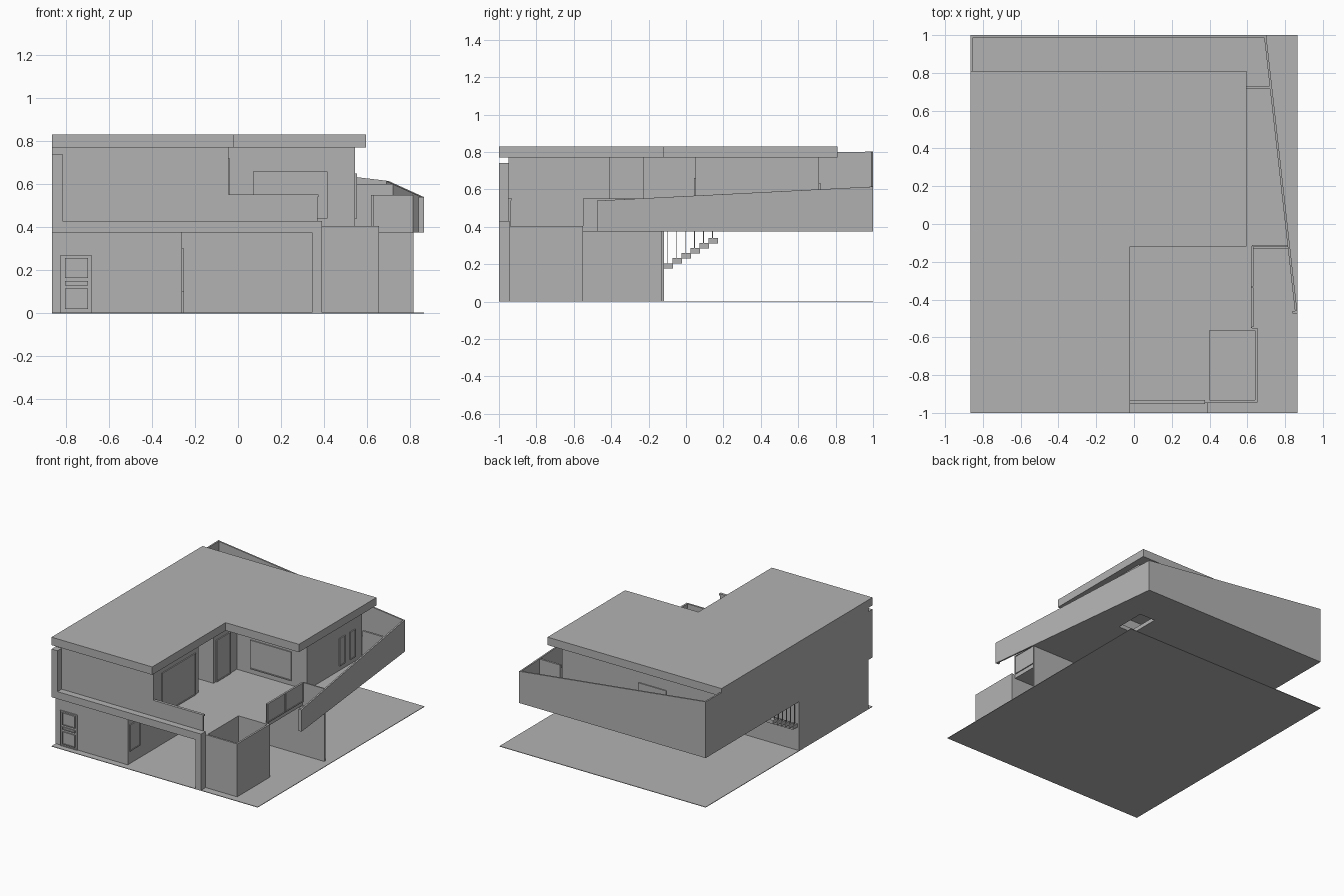
import bpy, bmesh
from mathutils import Vector

cube = bpy.data.objects.get("Cube")
if cube:
    bpy.data.objects.remove(cube, do_unlink=True)

plaster = bpy.data.materials.new("plaster_grey")
plaster.use_nodes = True
GREY = (0.45, 0.45, 0.45, 1)
plaster.diffuse_color = GREY
plaster.node_tree.nodes["Principled BSDF"].inputs["Base Color"].default_value = GREY


def finish(name, bm):
    bmesh.ops.recalc_face_normals(bm, faces=bm.faces)
    mesh = bpy.data.meshes.new(name)
    bm.to_mesh(mesh)
    bm.free()
    mesh.materials.append(plaster)
    obj = bpy.data.objects.new(name, mesh)
    bpy.context.collection.objects.link(obj)
    return obj


def prism(name, outline, z0, tops):
    """Upright prism over a plan outline; tops is one height or one per corner."""
    if not isinstance(tops, (list, tuple)):
        tops = [tops] * len(outline)
    bm = bmesh.new()
    low = [bm.verts.new((x, y, z0)) for x, y in outline]
    high = [bm.verts.new((p[0], p[1], t)) for p, t in zip(outline, tops)]
    bm.faces.new(low)
    bm.faces.new(high)
    for i in range(len(low)):
        j = (i + 1) % len(low)
        bm.faces.new((low[i], low[j], high[j], high[i]))
    return finish(name, bm)


def box(name, x0, x1, y0, y1, z0, z1):
    return prism(name, [(x0, y0), (x1, y0), (x1, y1), (x0, y1)], z0, z1)


def wall(name, p, q, z0, zp, zq, thick=0.012):
    """Straight wall from p to q, thickened to its left, with a sloping top."""
    p, q = Vector(p), Vector(q)
    d = (q - p).normalized()
    n = Vector((-d.y, d.x)) * thick
    return prism(name, [p, q, q + n, p + n], z0, [zp, zq, zq, zp])


def panel(name, axis, at, a0, a1, z0, z1, rim=0.006):
    """Window on a wall: four rim bars and a thin pane. Faces -y or +x."""
    def part(label, u0, u1, w0, w1, depth):
        if axis == "y":
            box(label, u0, u1, at - depth, at, w0, w1)
        else:
            box(label, at, at + depth, u0, u1, w0, w1)
    part(name + "_pane", a0, a1, z0, z1, 0.003)
    part(name + "_sill", a0, a1, z0, z0 + rim, 0.008)
    part(name + "_head", a0, a1, z1 - rim, z1, 0.008)
    part(name + "_jamb_a", a0, a0 + rim, z0, z1, 0.008)
    part(name + "_jamb_b", a1 - rim, a1, z0, z1, 0.008)


L = -0.865            # flush outer side of the house
SLAB, FLOOR, CEIL = 0.375, 0.405, 0.77

# Ground and roof
box("ground", L, -L, -1, 1, 0, 0.004)
prism("roof", [(L, -1), (-0.02, -1), (-0.02, -0.12), (0.595, -0.12),
               (0.595, 0.81), (L, 0.81)], CEIL, 0.83)

# Upper floor slab with an opening near the back corner
slab = prism("floor_slab", [(L, -0.95), (0.39, -0.95), (0.39, -0.55), (0.625, -0.55),
                            (0.625, -0.12), (0.82, -0.12), (0.695, 1), (L, 1)], SLAB, FLOOR)
hole = box("slab_opening_cutter", 0.4, 0.53, 0.47, 0.7, 0.3, 0.5)
hole.hide_render = True
hole.hide_viewport = True
cut = slab.modifiers.new("opening", "BOOLEAN")
cut.operation = "DIFFERENCE"
cut.object = hole

# Ground floor: room, carport back wall, open-topped store
box("lower_room", L, -0.26, -0.95, -0.12, 0, SLAB)
box("carport_back_wall", -0.26, 0.815, -0.13, -0.118, 0, SLAB)
sx0, sx1, sy0, sy1, t = 0.385, 0.655, -0.945, -0.55, 0.014
box("store_front", sx0, sx1, sy0, sy0 + t, 0, FLOOR)
box("store_back", sx0, sx1, sy1 - t, sy1, 0, FLOOR)
box("store_side_inner", sx0, sx0 + t, sy0, sy1, 0, FLOOR)
box("store_side_outer", sx1 - t, sx1, sy0, sy1, 0, FLOOR)

# Entrance panel and lower openings
panel("entrance_frame", "y", -0.95, -0.825, -0.68, 0.004, 0.27)
for i, (z0, z1) in enumerate([(0.02, 0.115), (0.13, 0.15), (0.165, 0.258)]):
    panel(f"entrance_light_{i}", "y", -0.953, -0.805, -0.698, z0, z1, 0.005)
panel("carport_window", "x", -0.26, -0.93, -0.81, 0.1, 0.3)
panel("carport_door", "x", -0.26, -0.245, -0.14, 0.004, 0.26)

# Projecting front frame
box("frame_beam", L, 0.39, -1, -0.945, SLAB, 0.43)
box("frame_post", 0.345, 0.39, -1, -0.945, 0, 0.43)
box("frame_fin", L, -0.815, -1, -0.945, 0.43, 0.74)

# Upper floor: front wing with a recessed doorway
prism("front_wing", [(L, -0.95), (-0.045, -0.95), (-0.045, -0.41), (-0.18, -0.41),
                     (-0.18, -0.23), (-0.045, -0.23), (-0.045, 0.06), (L, 0.06)], FLOOR, CEIL)
panel("wing_sliding_door", "x", -0.045, -0.85, -0.45, FLOOR, 0.72)
panel("wing_door", "x", -0.045, -0.2, -0.03, FLOOR, 0.72)

# Upper floor: back wing as walls
box("back_wing_front", -0.05, 0.545, 0.05, 0.07, FLOOR, CEIL)
box("back_wing_side", 0.525, 0.545, 0.05, 0.71, FLOOR, CEIL)
box("back_wing_rear", L, 0.545, 0.69, 0.71, FLOOR, CEIL)
box("rear_door", -0.335, -0.1, 0.71, 0.718, FLOOR, 0.635)
panel("terrace_window", "y", 0.05, 0.07, 0.415, 0.44, 0.66, 0.008)
for i, y in enumerate([0.435, 0.56]):
    panel(f"side_window_{i}", "x", 0.545, y, y + 0.065, 0.44, 0.65)

# Sloping parapets round the back and side
wall("side_boundary_wall", (L + 0.012, -0.95), (L + 0.012, 1), SLAB, CEIL, 0.802)
wall("rear_parapet", (L, 0.988), (0.7, 0.988), SLAB, 0.802, 0.615)
wall("side_parapet", (0.865, -0.47), (0.7, 1), SLAB, 0.54, 0.615)
box("parapet_return", 0.84, 0.865, -0.475, -0.46, SLAB, 0.54)
box("passage_gate", 0.545, 0.72, 0.715, 0.73, FLOOR, 0.6)

# Terrace guards
box("front_guard", -0.045, 0.37, -0.95, -0.935, 0.4, 0.54)
box("front_guard_rail", -0.045, 0.375, -0.953, -0.932, 0.54, 0.553)
box("side_guard", 0.619, 0.625, -0.55, -0.118, FLOOR, 0.55)
for i, y in enumerate([-0.545, -0.33]):
    panel(f"side_guard_light_{i}", "x", 0.625, y, y + 0.21, FLOOR, 0.55)
box("end_guard", 0.625, 0.82, -0.12, -0.11, SLAB, 0.55)

# Stair hanging under the slab, with balusters
STEPS = 6
for i in range(STEPS):
    y, z = -0.12 + i * 0.048, 0.205 + i * 0.027
    prism_low = z - 0.028
    box(f"stair_step_{i}", -0.85, -0.7, y, y + 0.05, prism_low, z)
    for x in (-0.845, -0.708):
        box(f"baluster_{i}", x, x + 0.005, y + 0.02, y + 0.025, z, SLAB)
